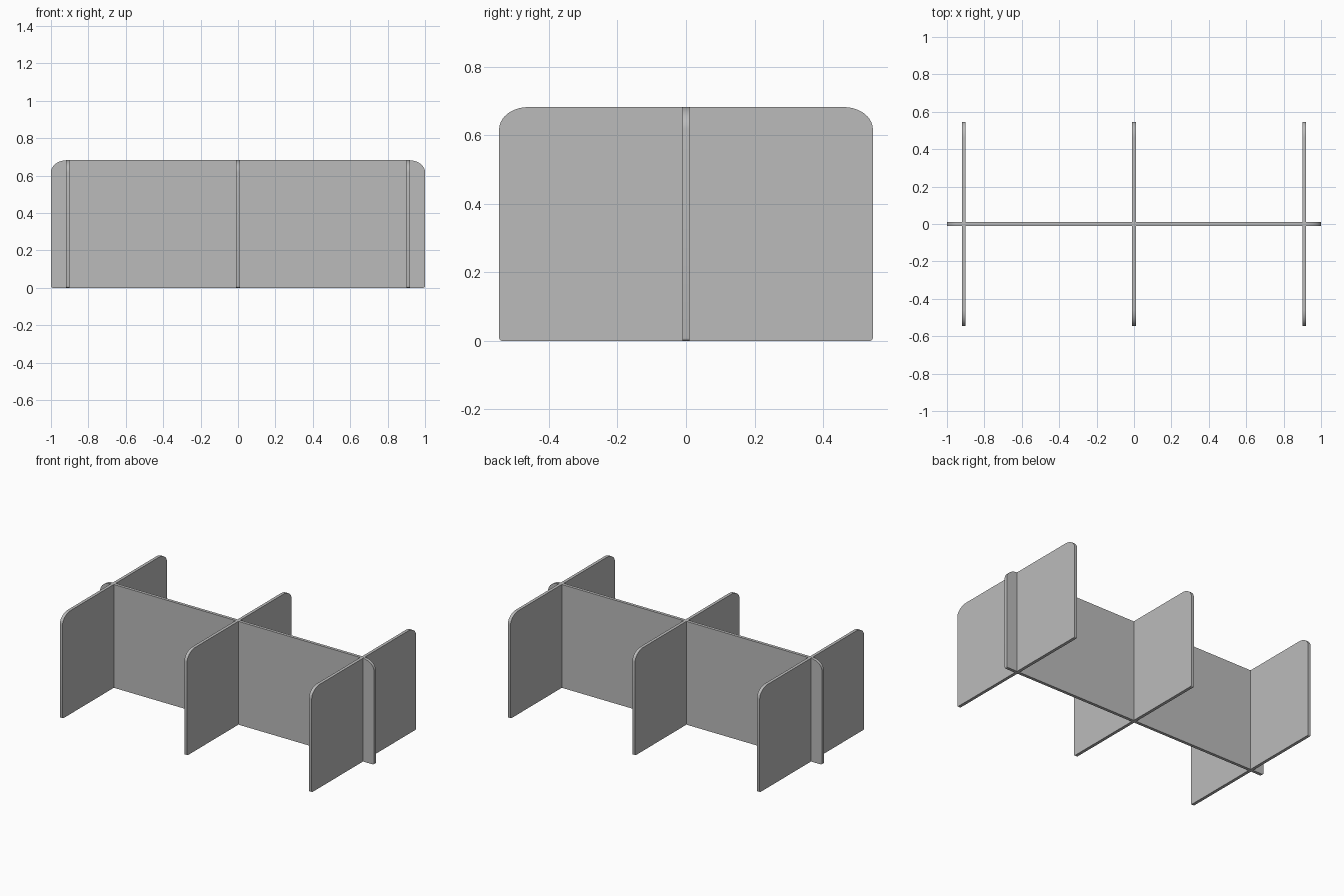
import bpy, bmesh, math
from mathutils import Matrix

cube = bpy.data.objects.get("Cube")
if cube:
    bpy.data.objects.remove(cube, do_unlink=True)

GREY = (0.5, 0.5, 0.5, 1.0)
mat = bpy.data.materials.new("panel grey")
mat.use_nodes = True
mat.diffuse_color = GREY
mat.node_tree.nodes["Principled BSDF"].inputs["Base Color"].default_value = GREY

HEIGHT, THICK = 0.682, 0.02


def outline(half):
    """Upright panel with wide elliptical top corners and tiny bottom ones."""
    corners = [(1, 1, 0.085, 0.065, 0), (-1, 1, 0.085, 0.065, 90),
               (-1, 0, 0.01, 0.008, 180), (1, 0, 0.01, 0.008, 270)]
    points = []
    for side, top, rx, rz, start in corners:
        cx = side * (half - rx)
        cz = HEIGHT - rz if top else rz
        steps = 10 if top else 4
        for i in range(steps + 1):
            a = math.radians(start + 90 * i / steps)
            points.append((cx + rx * math.cos(a), cz + rz * math.sin(a)))
    return points


def panel(name, half, x=0.0, turn=0.0):
    bm = bmesh.new()
    face = bm.faces.new([bm.verts.new((u, -THICK / 2, z)) for u, z in outline(half)])
    ext = bmesh.ops.extrude_face_region(bm, geom=[face])
    moved = [g for g in ext["geom"] if isinstance(g, bmesh.types.BMVert)]
    bmesh.ops.translate(bm, verts=moved, vec=(0, THICK, 0))
    bmesh.ops.recalc_face_normals(bm, faces=bm.faces)
    bm.transform(Matrix.Translation((x, 0, 0)) @ Matrix.Rotation(turn, 4, "Z"))
    mesh = bpy.data.meshes.new(name)
    bm.to_mesh(mesh)
    bm.free()
    mesh.materials.append(mat)
    obj = bpy.data.objects.new(name, mesh)
    bpy.context.collection.objects.link(obj)
    bpy.ops.object.select_all(action="DESELECT")
    obj.select_set(True)
    bpy.context.view_layer.objects.active = obj
    bpy.ops.object.shade_smooth_by_angle(angle=math.radians(30))


# Long spine screen and three cross screens
panel("spine_screen", 1.0)
for name, x in (("right", -0.91), ("middle", 0.0), ("left", 0.91)):
    panel(name + "_cross_screen", 0.545, x, math.pi / 2)
